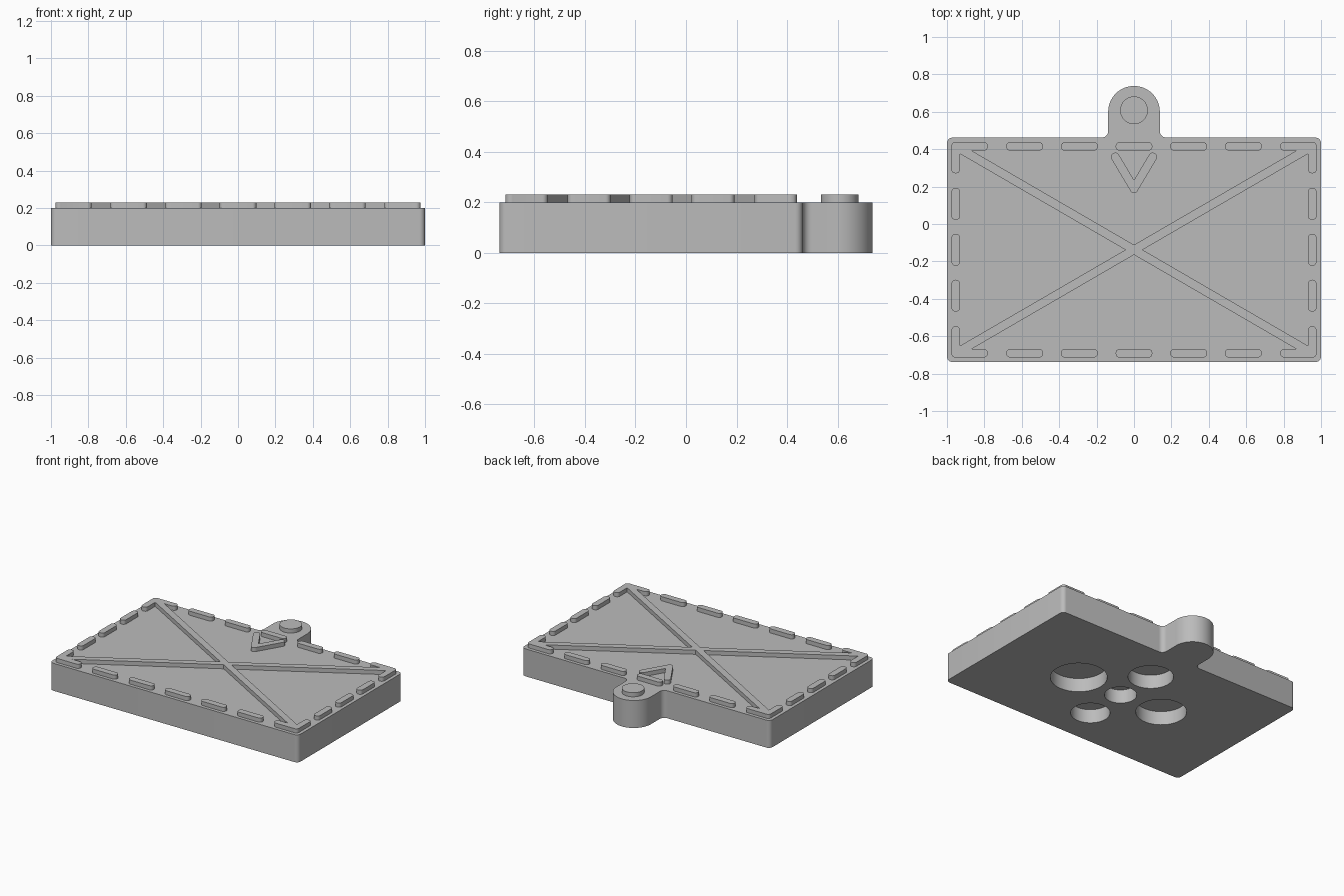
import bpy, bmesh
from math import pi, sin, cos, hypot, atan2
from mathutils import Matrix

cube = bpy.data.objects.get("Cube")
if cube:
    bpy.data.objects.remove(cube)

grey = bpy.data.materials.new("plain_grey")
grey.use_nodes = True
grey.diffuse_color = (0.5, 0.5, 0.5, 1)
grey.node_tree.nodes["Principled BSDF"].inputs["Base Color"].default_value = (0.5, 0.5, 0.5, 1)

TOP, RAISED = 0.2, 0.23
MID_Y = -0.138           # middle of the rectangular plate
HALF_H = 0.6
EDGE_X, EDGE_Y = 0.953, 0.553   # centre lines of the dashed border
STROKE = 0.046


def arc(cx, cy, r, a0, a1, n):
    """Points on an arc, angles in quarter turns."""
    return [(cx + r * cos((a0 + (a1 - a0) * i / n) * pi / 2),
             cy + r * sin((a0 + (a1 - a0) * i / n) * pi / 2)) for i in range(n + 1)]


def prism(name, outline, z0, z1):
    """Solid with a flat outline."""
    bm = bmesh.new()
    face = bm.faces.new([bm.verts.new((x, y, z0)) for x, y in outline])
    new = bmesh.ops.extrude_face_region(bm, geom=[face])["geom"]
    bmesh.ops.translate(bm, vec=(0, 0, z1 - z0),
                        verts=[v for v in new if isinstance(v, bmesh.types.BMVert)])
    bmesh.ops.recalc_face_normals(bm, faces=bm.faces)
    mesh = bpy.data.meshes.new(name)
    bm.to_mesh(mesh)
    bm.free()
    mesh.materials.append(grey)
    ob = bpy.data.objects.new(name, mesh)
    bpy.context.collection.objects.link(ob)
    return ob


def boolean(ob, other, operation):
    """Apply a boolean and drop the tool object."""
    mod = ob.modifiers.new("cut", "BOOLEAN")
    mod.object, mod.operation, mod.solver = other, operation, "EXACT"
    bpy.context.view_layer.objects.active = ob
    bpy.ops.object.modifier_apply(modifier=mod.name)
    bpy.data.objects.remove(other)


def smooth(ob):
    bpy.ops.object.select_all(action="DESELECT")
    ob.select_set(True)
    bpy.context.view_layer.objects.active = ob
    bpy.ops.object.shade_smooth_by_angle(angle=0.6)


def bar(name, p, q, r=0.021):
    """Raised stroke from p to q with rounded ends, r is the corner radius."""
    (x0, y0), (x1, y1) = p, q
    h, w = hypot(x1 - x0, y1 - y0) / 2 + STROKE / 2, STROKE / 2
    pts = []
    for k, (sx, sy) in enumerate([(1, 1), (-1, 1), (-1, -1), (1, -1)]):
        pts += arc(sx * (h - r), sy * (w - r), r, k, k + 1, 6)
    a, mx, my = atan2(y1 - y0, x1 - x0), (x0 + x1) / 2, (y0 + y1) / 2
    pts = [(mx + x * cos(a) - y * sin(a), my + x * sin(a) + y * cos(a)) for x, y in pts]
    return prism(name, pts, TOP, RAISED)


# Plate with rounded corners and a filleted hanging tab
top_y, bot_y, tab_r, tab_y, c, f = MID_Y + HALF_H, MID_Y - HALF_H, 0.138, 0.6, 0.03, 0.035
outline = arc(1 - c, bot_y + c, c, -1, 0, 6) + arc(1 - c, top_y - c, c, 0, 1, 6)
outline += arc(tab_r + f, top_y + f, f, 3, 2, 6)
outline += arc(0, tab_y, tab_r, 0, 2, 32)
outline += arc(-tab_r - f, top_y + f, f, 0, -1, 6)
outline += arc(-1 + c, top_y - c, c, 1, 2, 6) + arc(-1 + c, bot_y + c, c, 2, 3, 6)
plate = prism("plate", outline, 0, TOP)

# Five round pockets in the underside
for x, y, r in [(0, 0, 0.107), (0.36, 0, 0.188), (-0.35, 0, 0.168), (0, 0.31, 0.15), (0, -0.31, 0.13)]:
    boolean(plate, prism("pocket", arc(x, MID_Y + y, r, 0, 4, 64)[:-1], -0.1, 0.1), "DIFFERENCE")
smooth(plate)

# Raised cross joined with the four corner brackets
cross = None
for sx in (1, -1):
    for sy in (1, -1):
        corner = (sx * EDGE_X, MID_Y + sy * EDGE_Y)
        parts = [bar("arm", corner, (0, MID_Y)),
                 bar("arm", corner, (sx * 0.805, corner[1])),
                 bar("arm", corner, (corner[0], MID_Y + sy * 0.432))]
        for part in parts:
            if cross:
                boolean(cross, part, "UNION")
            else:
                cross = part
cross.name = "raised_cross"
smooth(cross)

# Dashes along the border
for s in (1, -1):
    for i in (-1, 0, 1):
        y = MID_Y + s * EDGE_Y
        smooth(bar("long_edge_dash", (i * 0.292 - 0.075, y), (i * 0.292 + 0.075, y)))
        y = MID_Y + i * 0.245
        smooth(bar("short_edge_dash", (s * EDGE_X, y - 0.062), (s * EDGE_X, y + 0.062)))
    for x in (0.585, -0.585):
        y = MID_Y + s * EDGE_Y
        if s * x > 0:
            for yy in (y, 2 * MID_Y - y):
                smooth(bar("outer_dash", (x - 0.075, yy), (x + 0.075, yy)))

# Arrow pointing away from the tab
arrow = bar("arrow", (-0.1, 0.358), (0, 0.19))
boolean(arrow, bar("arm", (0.1, 0.358), (0, 0.19)), "UNION")
smooth(arrow)

# Round stud on the tab
smooth(prism("stud", arc(0, 0.608, 0.074, 0, 4, 64)[:-1], TOP, RAISED))
